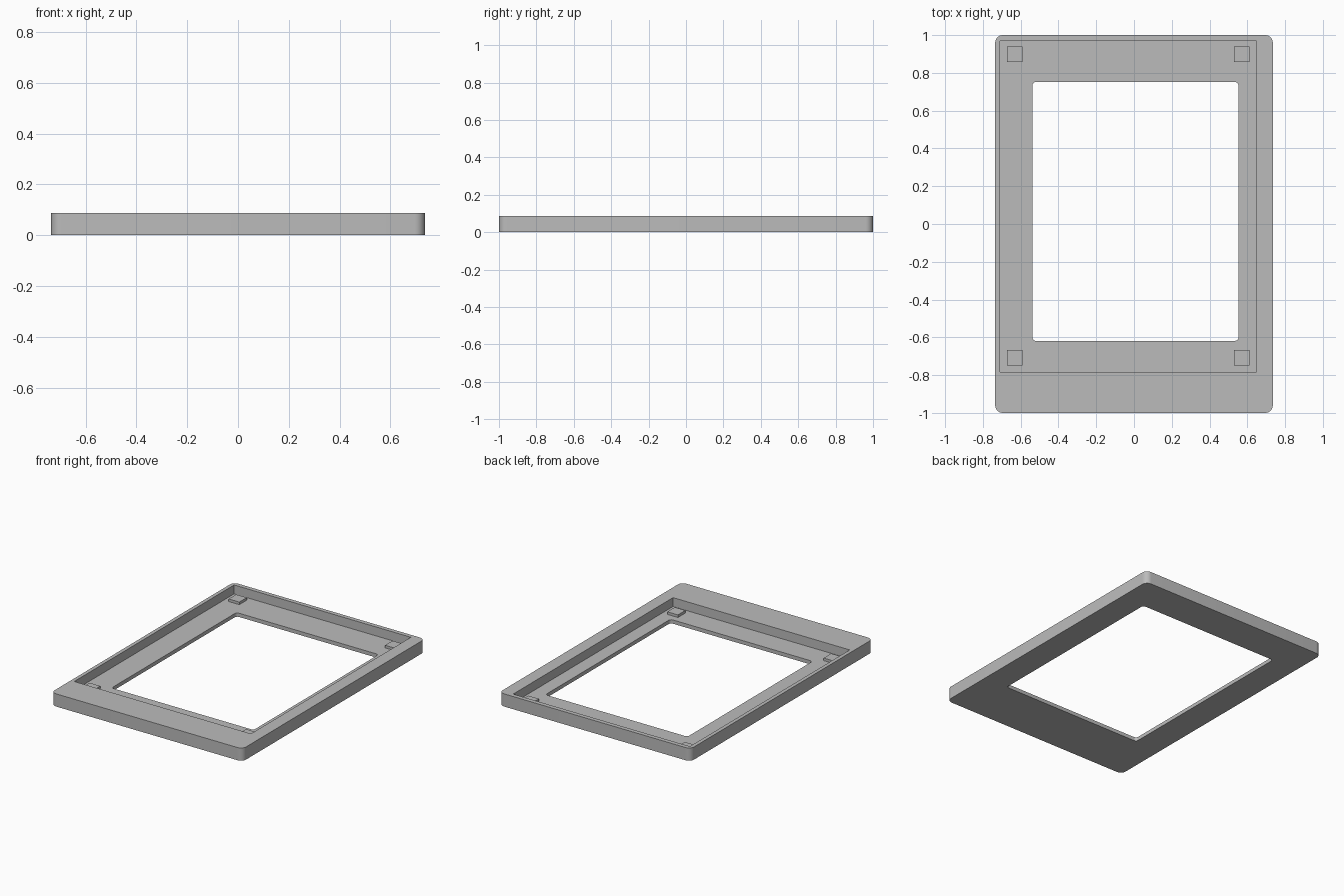
import bpy
import bmesh
from math import cos, sin, pi

cube = bpy.data.objects.get("Cube")
if cube:
    bpy.data.objects.remove(cube, do_unlink=True)

HEIGHT = 0.088
FLOOR = 0.026
PEG_TOP = 0.044

grey = bpy.data.materials.new("plain grey")
grey.use_nodes = True
colour = (0.5, 0.5, 0.5, 1)
grey.diffuse_color = colour
grey.node_tree.nodes["Principled BSDF"].inputs["Base Color"].default_value = colour


def slab(name, x0, x1, y0, y1, z0, z1, radius=0, steps=8):
    """Upright prism with a rectangular outline and optional round corners."""
    if radius:
        r = radius
        corners = [(x1 - r, y1 - r), (x0 + r, y1 - r), (x0 + r, y0 + r), (x1 - r, y0 + r)]
        outline = [(cx + r * cos(a), cy + r * sin(a))
                   for q, (cx, cy) in enumerate(corners)
                   for a in [(q + i / steps) * pi / 2 for i in range(steps + 1)]]
    else:
        outline = [(x1, y1), (x0, y1), (x0, y0), (x1, y0)]
    bm = bmesh.new()
    base = bm.faces.new([bm.verts.new((x, y, z0)) for x, y in outline])
    top = bmesh.ops.extrude_face_region(bm, geom=[base])["geom"]
    bmesh.ops.translate(bm, vec=(0, 0, z1 - z0),
                        verts=[v for v in top if isinstance(v, bmesh.types.BMVert)])
    bmesh.ops.recalc_face_normals(bm, faces=bm.faces)
    mesh = bpy.data.meshes.new(name)
    bm.to_mesh(mesh)
    bm.free()
    mesh.materials.append(grey)
    obj = bpy.data.objects.new(name, mesh)
    bpy.context.collection.objects.link(obj)
    return obj


def cut(target, cutter):
    """Subtract the cutter for good and remove it."""
    cutter.hide_render = True
    mod = target.modifiers.new("cut", 'BOOLEAN')
    mod.operation = 'DIFFERENCE'
    mod.solver = 'EXACT'
    mod.object = cutter
    bpy.ops.object.select_all(action='DESELECT')
    bpy.context.view_layer.objects.active = target
    target.select_set(True)
    bpy.ops.object.modifier_apply(modifier=mod.name)
    bpy.data.objects.remove(cutter, do_unlink=True)


# Frame: rounded slab with an off-centre recess and a through opening
frame = slab("frame", -0.735, 0.735, -1, 1, 0, HEIGHT, 0.04)
cut(frame, slab("recess_cutter", -0.709, 0.648, -0.783, 0.97, FLOOR, HEIGHT + 0.1))
cut(frame, slab("opening_cutter", -0.538, 0.553, -0.619, 0.752, -0.1, HEIGHT + 0.1, 0.02))
bpy.ops.object.shade_smooth_by_angle()

# Square support pegs in the recess corners
PEG = 0.041
for side, x in (("right", -0.631), ("left", 0.57)):
    for end, y in (("front", -0.708), ("back", 0.898)):
        slab(f"{end}_{side}_peg", x - PEG, x + PEG, y - PEG, y + PEG, FLOOR - 0.005, PEG_TOP)
